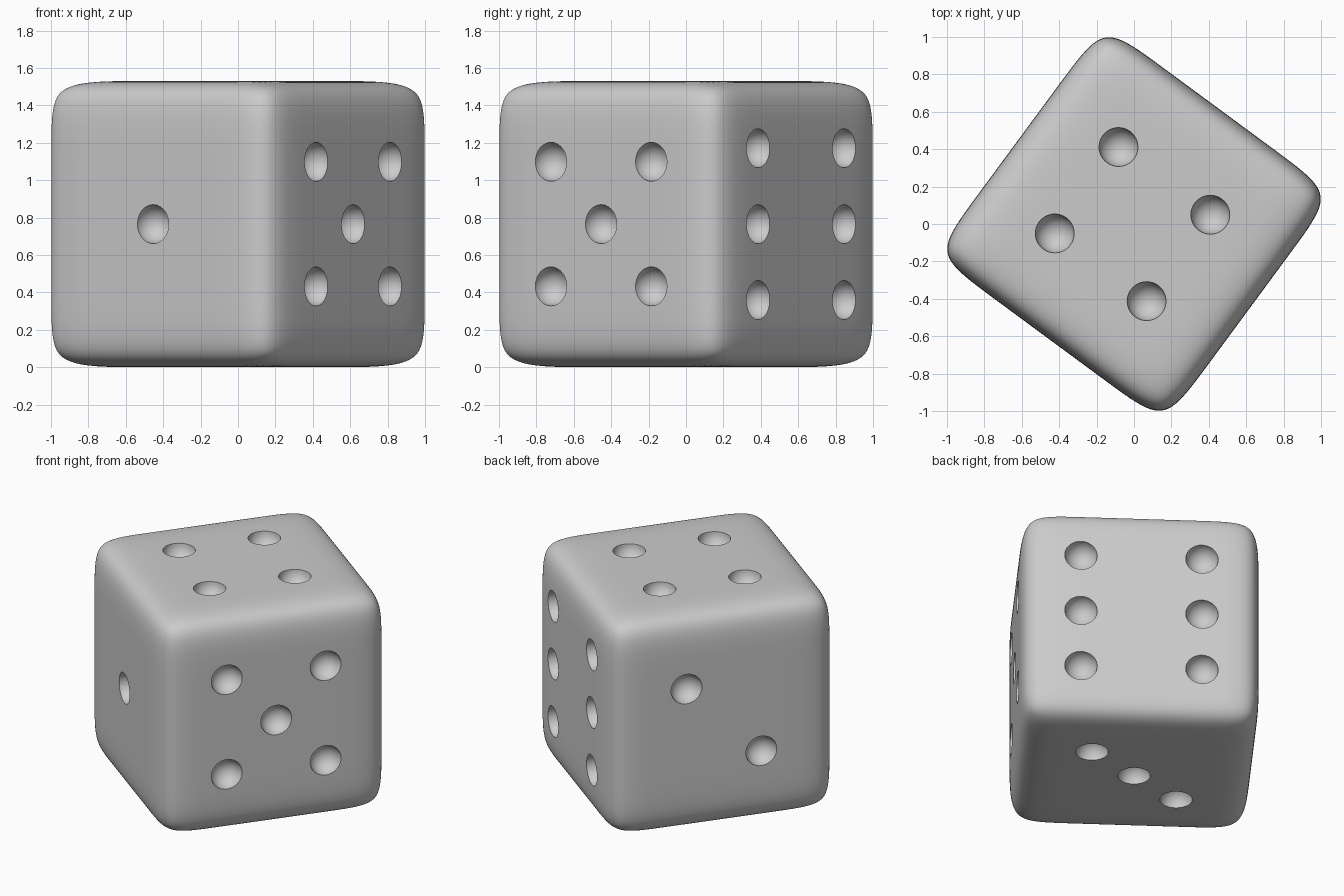
import bpy, bmesh
from math import radians
from mathutils import Matrix, Vector

if "Cube" in bpy.data.objects:
    bpy.data.objects.remove(bpy.data.objects["Cube"])

A = 0.765      # half side of the die
S = 0.453      # position of the support loops that control edge softness
R = 0.104      # pip radius
TURN = radians(-36.4)


def make_object(name, bm):
    mesh = bpy.data.meshes.new(name)
    bm.to_mesh(mesh)
    bm.free()
    obj = bpy.data.objects.new(name, mesh)
    bpy.context.collection.objects.link(obj)
    return obj


# Body: cube with support loops, softened by subdivision
bm = bmesh.new()
bmesh.ops.create_cube(bm, size=2 * A)
bmesh.ops.subdivide_edges(bm, edges=bm.edges[:], cuts=2, use_grid_fill=True)
for v in bm.verts:
    for i in range(3):
        if abs(v.co[i]) < A * 0.9:
            v.co[i] = S if v.co[i] > 0 else -S
die = make_object("die", bm)
sub = die.modifiers.new("soften", 'SUBSURF')
sub.levels = sub.render_levels = 4

# Pips: (axis, side, list of positions along the two remaining axes)
def corners(a, b):
    return [(i * a, j * b) for i in (-1, 1) for j in (-1, 1)]

faces = [
    (1, -1, [(0, 0)]),                                       # one
    (0, -1, [(0.254, 0.256), (-0.25, -0.254)]),              # two
    (2, -1, [(-0.287, -0.287), (0, 0), (0.287, 0.287)]),     # three
    (2, 1, [(x - 0.006, y - 0.005) for x, y in corners(0.305, 0.287)]),  # four
    (0, 1, corners(0.333, 0.333) + [(0, 0)]),                # five
    (1, 1, corners(0.387, 0.406) + [(-0.387, 0), (0.387, 0)]),  # six
]
bm = bmesh.new()
for axis, side, spots in faces:
    for p, q in spots:
        pos = [p, q]
        pos.insert(axis, side * A)
        bmesh.ops.create_uvsphere(bm, u_segments=40, v_segments=20, radius=R,
                                  matrix=Matrix.Translation(Vector(pos)))
pips = make_object("pip_cutter", bm)
pips.hide_render = True

cut = die.modifiers.new("pips", 'BOOLEAN')
cut.operation = 'DIFFERENCE'
cut.solver = 'EXACT'
cut.object = pips

# Apply, remove the cutter, then smooth with crisp pip rims
bpy.context.view_layer.objects.active = die
die.select_set(True)
for name in ("soften", "pips"):
    bpy.ops.object.modifier_apply(modifier=name)
bpy.data.objects.remove(pips, do_unlink=True)
bpy.ops.object.shade_smooth_by_angle(angle=radians(40))

# Stand the turned die on the ground
die.rotation_euler.z = TURN
die.location.z = A
